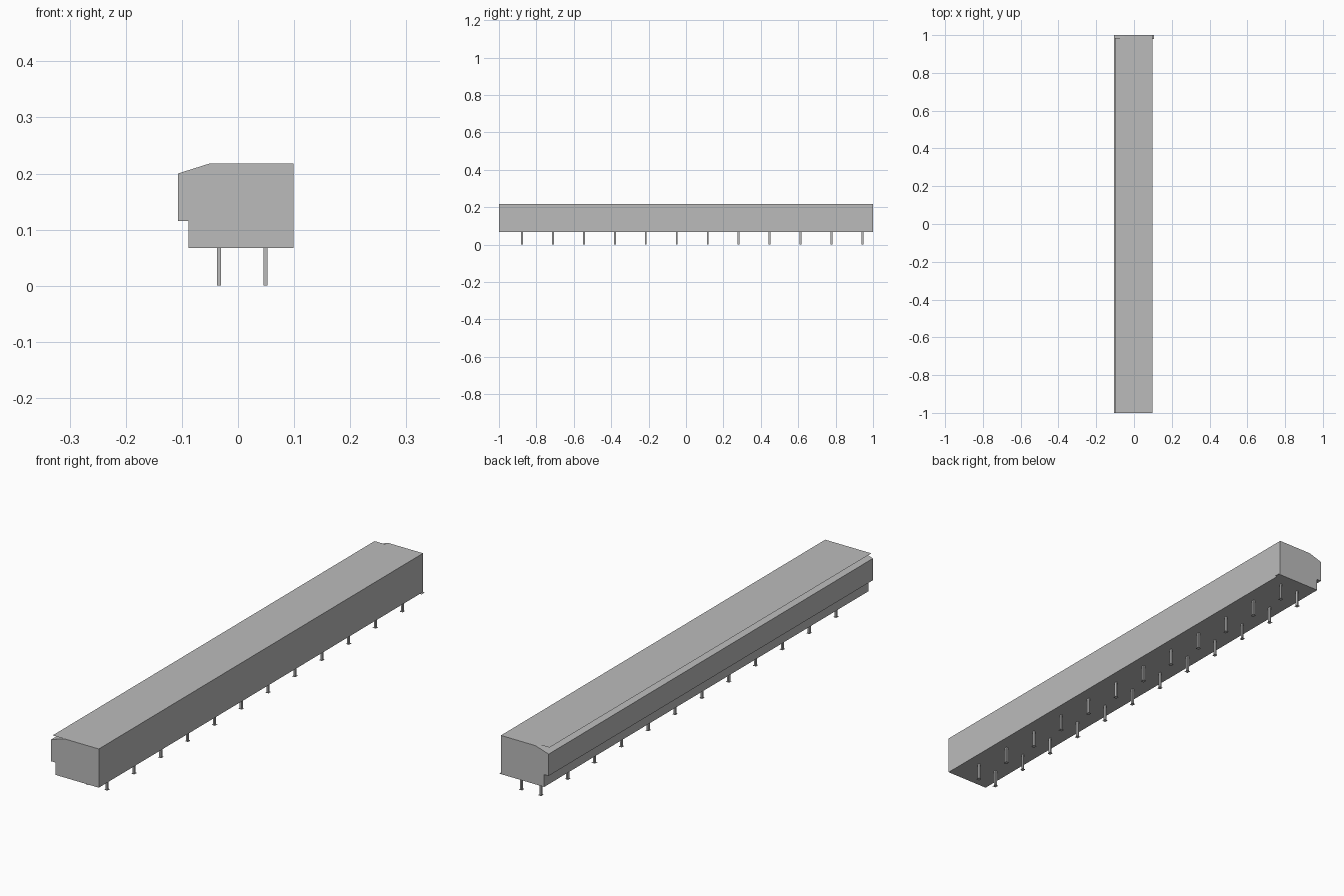
import bpy
import bmesh

cube = bpy.data.objects.get("Cube")
if cube:
    bpy.data.objects.remove(cube, do_unlink=True)

grey = bpy.data.materials.new("plain grey")
grey.use_nodes = True
grey.diffuse_color = (0.5, 0.5, 0.5, 1)
grey.node_tree.nodes["Principled BSDF"].inputs["Base Color"].default_value = (0.5, 0.5, 0.5, 1)


def finish(name, bm):
    mesh = bpy.data.meshes.new(name)
    bm.to_mesh(mesh)
    bm.free()
    mesh.materials.append(grey)
    obj = bpy.data.objects.new(name, mesh)
    bpy.context.collection.objects.link(obj)
    return obj


def sheet(bm, x0, x1, y0, y1, z):
    corners = [(x0, y0), (x1, y0), (x1, y1), (x0, y1)]
    return bm.faces.new([bm.verts.new((x, y, z)) for x, y in corners])


def extrude(bm, face, offset):
    geom = bmesh.ops.extrude_face_region(bm, geom=[face], use_keep_orig=True)["geom"]
    verts = [g for g in geom if isinstance(g, bmesh.types.BMVert)]
    bmesh.ops.translate(bm, verts=verts, vec=offset)
    bmesh.ops.recalc_face_normals(bm, faces=bm.faces)


BOTTOM, TOP = 0.067, 0.218

# Housing: stepped and chamfered profile swept along its length
profile = [(-0.088, BOTTOM), (0.099, BOTTOM), (0.099, TOP), (-0.05, TOP),
           (-0.107, 0.2), (-0.107, 0.115), (-0.088, 0.115)]
bm = bmesh.new()
end = bm.faces.new([bm.verts.new((x, -1, z)) for x, z in profile])
extrude(bm, end, (0, 2, 0))
finish("housing", bm)

# Thin lip over the chamfer
bm = bmesh.new()
sheet(bm, -0.1, -0.05, -1, 0.985, TOP)
finish("top_lip", bm)

# Thin tab at the rear bottom corner
bm = bmesh.new()
sheet(bm, 0.099, 0.107, 0.98, 1, BOTTOM)
finish("bottom_tab", bm)

# Two rows of contact pins with thin feet
for row, x in (("left", 0.049), ("right", -0.034)):
    for i in range(12):
        y = -0.877 + i * 0.1655
        bm = bmesh.new()
        base = sheet(bm, x - 0.0033, x + 0.0033, y - 0.005, y + 0.005, 0)
        extrude(bm, base, (0, 0, BOTTOM))
        sheet(bm, x - 0.007, x + 0.007, y - 0.008, y + 0.008, 0)
        finish(f"{row}_pin_{i + 1}", bm)
